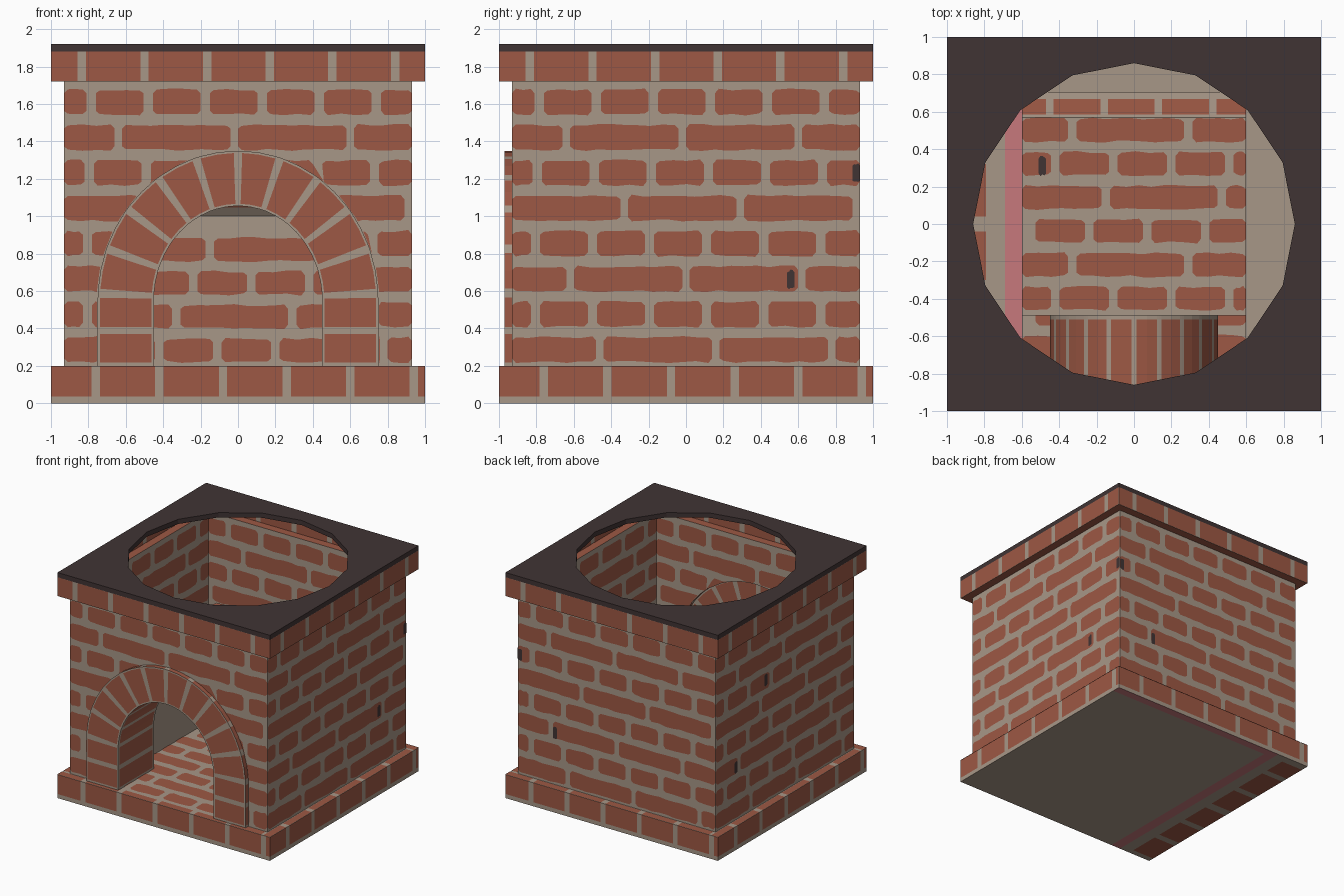
import bpy, math, random

if "Cube" in bpy.data.objects:
    bpy.data.objects.remove(bpy.data.objects["Cube"])
random.seed(4)

def mat(name, c):
    m = bpy.data.materials.new(name)
    m.diffuse_color = (*c, 1)
    m.use_nodes = True
    m.node_tree.nodes["Principled BSDF"].inputs["Base Color"].default_value = m.diffuse_color
    return m

MATS = [mat("mortar", (.39, .31, .245)), mat("brick_red", (.338, .098, .058)),
        mat("dark_stone", (.051, .034, .034)), mat("pink_clay", (.57, .19, .2))]
MORTAR, BRICK, DARK, PINK = range(4)

def build(name, verts, faces, mats):
    me = bpy.data.meshes.new(name)
    me.from_pydata(verts, [], faces)
    for m in MATS:
        me.materials.append(m)
    for i, p in enumerate(me.polygons):
        p.material_index = mats if isinstance(mats, int) else mats[i]
    ob = bpy.data.objects.new(name, me)
    bpy.context.collection.objects.link(ob)
    return ob

def loft(name, loops, mats):
    """Bridge closed loops of equal length; one material per band."""
    n = len(loops[0])
    verts = [v for l in loops for v in l]
    faces, fm = [], []
    for j in range(len(loops) - 1):
        for i in range(n):
            k = (i + 1) % n
            faces.append((j*n+i, j*n+k, (j+1)*n+k, (j+1)*n+i))
            fm.append(mats[j])
    return build(name, verts, faces, fm)

def square(r, z):
    return [(-r, -r, z), (r, -r, z), (r, r, z), (-r, r, z)]

def side(k, d):
    """Frame of side k (front, right, back, left): u along, v up, w out."""
    def f(u, v, w):
        x, y = u, -(d + w)
        for _ in range(k):
            x, y = -y, x
        return (x, y, v)
    return f

def row(lo, hi, v0, v1, offset, pitch, gap):
    """Brick spans of one course, clipped to lo..hi."""
    out = []
    for k in range(-8, 9):
        a = max(lo, offset + k*pitch + gap/2)
        b = min(hi, offset + (k+1)*pitch - gap/2)
        if b - a > .03:
            out.append((a, b, v0, v1))
    return out

def outline(u0, u1, v0, v1, j):
    """Rough brick outline with knocked-off corners."""
    n = max(2, int((u1-u0)/.07))
    c = min(.02, (u1-u0)/4, (v1-v0)/4) if j else 0
    us = [u0 + c + (u1-u0-2*c)*i/n for i in range(n+1)]
    r = lambda: random.uniform(-j, j)
    pts = [(u, v0 + abs(r())) for u in us]
    pts += [(u1, v0+c+.005), (u1, v1-c-.005)]
    pts += [(u, v1 - abs(r())) for u in reversed(us)]
    return pts + [(u0, v1-c-.005), (u0, v0+c+.005)]

def bricks(name, frame, spans, sides=(1, -1), jitter=.012, inside=None, chips=()):
    verts, faces, fm = [], [], []
    items = [(s, BRICK, .003) for s in spans]
    items += [((u-.02, u+.02, v-.055, v+.055), DARK, .005) for u, v in chips]
    for s, m, h in items:
        pts = outline(*s, jitter)
        if inside:
            if all(abs(u) < inside(v) for u, v in pts):
                continue
            pts = [(math.copysign(max(abs(u), inside(v)), u), v) for u, v in pts]
        for w in sides:
            faces.append(range(len(verts), len(verts)+len(pts)))
            verts += [frame(u, v, w*h) for u, v in pts]
            fm.append(m)
    return build(name, verts, faces, fm)

# ---- arch curve: f=0 intrados, f=1 extrados; s runs 0..2 foot to foot
LEG = .263
def arch_pt(s, f):
    a, b, q = .45 + .3*f, .505 + .295*f, min(s, 2-s)
    if q < LEG:
        x, z = a, .2 + .35*q/LEG
    else:
        t = (q-LEG)/(1-LEG)*math.pi/2
        x, z = a*math.cos(t), .55 + b*math.sin(t)
    return (-x if s < 1 else x), z

S = [(i+e)/7 for i in range(14) for e in (0, .1, .5, .9)] + [2]

def arch_half(v):
    if v < .55:
        return .755
    return .755*math.sqrt(1-((v-.55)/.8)**2) if v < 1.35 else -1

# ---- base: sides, ledge and patched underside
loft("base_rim", [square(1, 0), square(1, .2), square(.93, .2)], [MORTAR, MORTAR])
xs, ys = [-1, -.79, -.69, -.6, 1], [-1, -.95, -.68, -.62, -.36, -.3, -.04, .04, .32, .38, .68, .74, .93, 1]
faces, fm = [], []
for i in range(4):
    for j in range(len(ys)-1):
        a = i*len(ys)+j
        faces.append((a, a+1, a+1+len(ys), a+len(ys)))
        pink = i == 2 or (j == len(ys)-2 and i == 3)
        fm.append(PINK if pink else BRICK if i == 0 and j % 2 else MORTAR)
build("base_underside", [(x, y, 0) for x in xs for y in ys], faces, fm)

# ---- body walls (open shell); the front has the arch opening
for k, n in ((1, "right"), (2, "back"), (3, "left")):
    f = side(k, .93)
    build(n + "_wall", [f(-.93, .2, 0), f(.93, .2, 0), f(.93, 1.72, 0), f(-.93, 1.72, 0)],
          [(0, 1, 2, 3)], MORTAR)

def holed(name, y, w, top, f):
    pts = [(-w, .2), (-w, top), (w, top), (w, .2)] + [arch_pt(s, f) for s in reversed(S)]
    build(name, [(x, y, z) for x, z in pts], [range(len(pts))], MORTAR)
holed("front_wall", -.93, .93, 1.72, 1)

# ---- brick courses on every side
offsets = [-.46, -.5, -.62, -.5, -.33, -.49, -.64, -.48]
chips = [(), [(.56, .66), (.91, 1.23)], [(-.58, .64), (-.91, 1.22)], [(-.26, 1.24), (-.66, .65)]]
for k, n in enumerate(("front", "right", "back", "left")):
    spans = []
    for i, o in enumerate(offsets):
        z = .215 + .189*i
        spans += row(-.93, .93, z, z+.145, o, .305 if i % 2 else .62, .05 if i % 2 else .04)
    bricks(n + "_wall_bricks", side(k, .93), spans, chips=chips[k],
           inside=arch_half if k == 0 else None)
    base = row(-1, 1, .035, .2, -.42, .34, .045)
    bricks(n + "_base_bricks", side(k, .998), base, (1,), 0)
    f = side(k, 0)
    bricks(n + "_ledge_bricks", lambda u, v, w: f(u, .2+w, v),
           [(a, b, .94, 1) for a, b, _, _ in base], (1,), 0)
    bricks(n + "_cornice_bricks", side(k, .998), row(-1, 1, 1.722, 1.88, -.5, .335, .045), jitter=0)

# ---- cornice and dark top plate with a 16-sided hole
loft("cornice", [square(.93, 1.72), square(1, 1.72), square(1, 1.88)], [BRICK, MORTAR])
ang = [i*math.pi/8 for i in range(16)]
def hole(z):
    return [(.86*math.cos(a), .86*math.sin(a), z) for a in ang]
def rim(z):
    return [(math.cos(a)/max(abs(math.cos(a)), abs(math.sin(a))),
             math.sin(a)/max(abs(math.cos(a)), abs(math.sin(a))), z) for a in ang]
loft("top_plate", [rim(1.92), hole(1.92), hole(1.88), rim(1.88), rim(1.92)], [DARK]*4)

# ---- arch ring and tunnel: brick or mortar chosen per cell
sect = [(1, -.93), (1, -.97), (.96, -.97), (.04, -.97), (0, -.97), (0, -.95), (0, -.51), (0, -.49)]
verts, faces, fm = [], [], []
for s in S:
    for f, y in sect:
        x, z = arch_pt(s, f)
        verts.append((x, y, z))
n = len(sect)
for i in range(len(S)-1):
    for j in range(n-1):
        faces.append((i*n+j, i*n+j+1, (i+1)*n+j+1, (i+1)*n+j))
        fm.append(BRICK if i % 4 in (1, 2) and j in (0, 2, 5) else MORTAR)
build("arch", verts, faces, fm)

# ---- fire chamber behind the arch
T = 1.17
holed("chamber_front", -.49, .6, T, 0)
prof = [(-.49, .2), (-.49, T), (.57, T), (.705, 1.0), (.705, .2)]
build("chamber_shell", [(x, y, z) for x in (-.6, .6) for y, z in prof],
      [(0, 1, 2, 3, 4), (5, 6, 7, 8, 9)] + [(i, i+1, i+6, i+5) for i in (1, 2, 3)], MORTAR)
build("hearth_floor", [(-.6, -.93, .2), (.6, -.93, .2), (.6, .705, .2), (-.6, .705, .2)],
      [(0, 1, 2, 3)], MORTAR)

def courses(lo, hi):
    out = []
    for i in range(int((hi-lo)/.18)):
        v = lo + .025 + .18*i
        out += row(-.6, .6, v, v+.135, -.42 + .09*(i % 4), .62 if i % 2 else .31, .045)
    return out
bricks("chamber_top_bricks", lambda u, v, w: (u, v, T+w), courses(-.49, .6), chips=[(-.49, .31)])
bricks("chamber_back_bricks", lambda u, v, w: (u, .705+w, v), courses(.19, 1.0))
bricks("chamber_slope_bricks", lambda u, v, w: (u, .57+.135*v+w, T-.17*v+w),
       row(-.6, .6, .1, .7, -.45, .29, .04), jitter=0)
bricks("hearth_bricks", lambda u, v, w: (u, v, .2+w), courses(-.93, .7), (1,))
